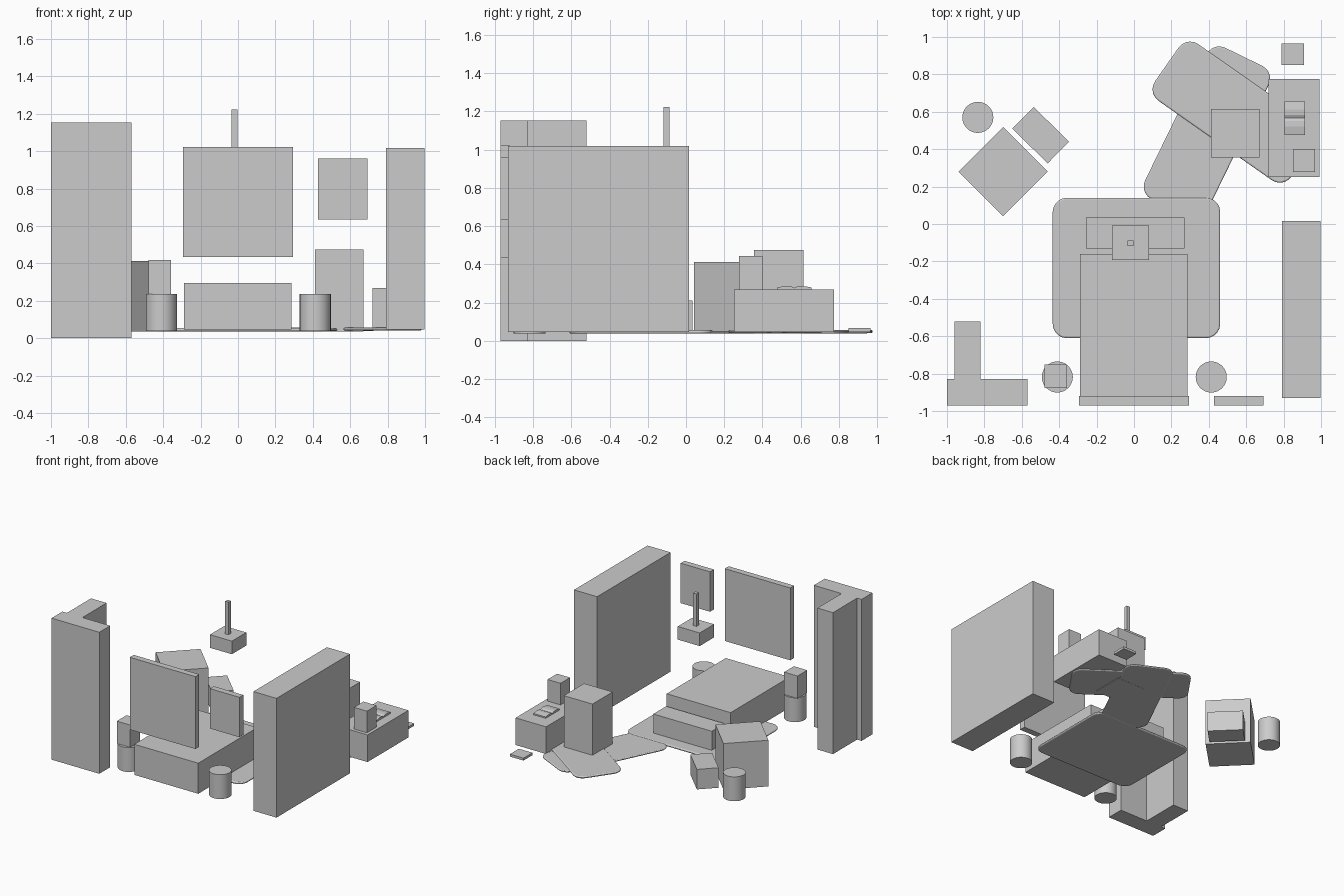
import bpy, bmesh, math
from mathutils import Matrix

if "Cube" in bpy.data.objects:
    bpy.data.objects.remove(bpy.data.objects["Cube"])


def finish(name, bm, loc=(0, 0, 0), angle=0):
    bmesh.ops.recalc_face_normals(bm, faces=bm.faces[:])
    mesh = bpy.data.meshes.new(name)
    bm.to_mesh(mesh)
    bm.free()
    ob = bpy.data.objects.new(name, mesh)
    ob.location = loc
    ob.rotation_euler.z = math.radians(angle)
    bpy.context.collection.objects.link(ob)
    return ob


def smooth(ob):
    bpy.ops.object.select_all(action='DESELECT')
    ob.select_set(True)
    bpy.context.view_layer.objects.active = ob
    bpy.ops.object.shade_smooth_by_angle()


def box(name, x, y, z):
    """Axis-aligned box from (min, max) ranges."""
    size = [b - a for a, b in (x, y, z)]
    bm = bmesh.new()
    bmesh.ops.create_cube(bm, size=1, matrix=Matrix.Diagonal((*size, 1)))
    return finish(name, bm, [(a + b) / 2 for a, b in (x, y, z)])


def turned_box(name, centre, size, z, angle):
    bm = bmesh.new()
    bmesh.ops.create_cube(bm, size=1, matrix=Matrix.Diagonal((*size, z[1] - z[0], 1)))
    return finish(name, bm, (*centre, sum(z) / 2), angle)


def drum(name, x, y, z0=0.038, z1=0.236, r=0.083):
    bm = bmesh.new()
    bmesh.ops.create_cone(bm, cap_ends=True, segments=32, radius1=r, radius2=r, depth=z1 - z0)
    smooth(finish(name, bm, (x, y, (z0 + z1) / 2)))


def prism(name, outline, axis, start, end):
    """Extrude a 2D outline along x (outline is y,z) or z (outline is x,y)."""
    bm = bmesh.new()
    place = (lambda a, b: (start, a, b)) if axis == 'x' else (lambda a, b: (a, b, start))
    face = bm.faces.new([bm.verts.new(place(a, b)) for a, b in outline])
    ext = bmesh.ops.extrude_face_region(bm, geom=[face])
    d = end - start
    bmesh.ops.translate(bm, vec=(d, 0, 0) if axis == 'x' else (0, 0, d),
                        verts=[v for v in ext['geom'] if isinstance(v, bmesh.types.BMVert)])
    return finish(name, bm)


def rug(name, centre, size, z, angle=0):
    """Thin slab with rounded corners and softened rims."""
    ob = turned_box(name, centre, size, z, angle)
    bm = bmesh.new()
    bm.from_mesh(ob.data)
    upright = [e for e in bm.edges if abs(e.verts[0].co.z - e.verts[1].co.z) > 0.001]
    bmesh.ops.bevel(bm, geom=upright, offset=0.075, segments=5, profile=0.5, affect='EDGES')
    bm.to_mesh(ob.data)
    bm.free()
    mod = ob.modifiers.new('soft_rim', 'BEVEL')
    mod.width, mod.segments = 0.008, 3
    smooth(ob)


# Corner wardrobe and the long cabinet opposite
prism('corner_wardrobe', [(-1, -0.97), (-0.57, -0.97), (-0.57, -0.83), (-0.82, -0.83),
                          (-0.82, -0.52), (-0.96, -0.52), (-0.96, -0.83), (-1, -0.83)],
      'z', 0, 1.152)
box('long_cabinet', (0.79, 0.998), (-0.93, 0.015), (0.047, 1.018))

# Wall panels
box('wall_panel', (-0.295, 0.295), (-0.97, -0.92), (0.433, 1.022))
box('small_wall_panel', (0.428, 0.692), (-0.97, -0.92), (0.635, 0.96))

# Bed and bench
box('bed', (-0.29, 0.286), (-0.92, -0.16), (0.047, 0.296))
box('bench', (-0.257, 0.27), (-0.13, 0.035), (0.047, 0.21))

# Ceiling lamp
box('lamp_shade', (-0.118, 0.08), (-0.193, -0.008), (0.85, 0.957))
box('lamp_rod', (-0.034, -0.004), (-0.117, -0.087), (0.957, 1.222))

# Bedside tables and lamp
for side, x in (('left', -0.41), ('right', 0.413)):
    drum(side + '_bedside_table', x, -0.818)
box('bedside_lamp', (-0.478, -0.357), (-0.877, -0.752), (0.236, 0.418))

# Reading corner
turned_box('armchair', (-0.70, 0.28), (0.337, 0.337), (0.037, 0.413), 45)
turned_box('footstool', (-0.499, 0.475), (0.265, 0.163), (0.037, 0.2), -44.5)
drum('side_table', -0.835, 0.57)

# Desk, desk chair and desk items
box('desk', (0.718, 0.992), (0.25, 0.775), (0.047, 0.268))
box('desk_chair', (0.412, 0.67), (0.355, 0.615), (0.037, 0.474))
box('desk_lamp', (0.85, 0.967), (0.278, 0.4), (0.268, 0.444))
prism('open_book', [(0.477, 0.268), (0.477, 0.279), (0.52, 0.286), (0.55, 0.284), (0.566, 0.276),
                    (0.582, 0.284), (0.612, 0.286), (0.655, 0.279), (0.655, 0.268)],
      'x', 0.805, 0.915)
box('floor_scale', (0.788, 0.91), (0.85, 0.965), (0.047, 0.067))

# Rugs
rug('bed_rug', (0.013, -0.235), (0.895, 0.75), (0.037, 0.055))
rug('middle_rug', (0.39, 0.489), (0.90, 0.37), (0.038, 0.052), 64)
rug('desk_rug', (0.54, 0.598), (0.89, 0.37), (0.04, 0.057), -35)
